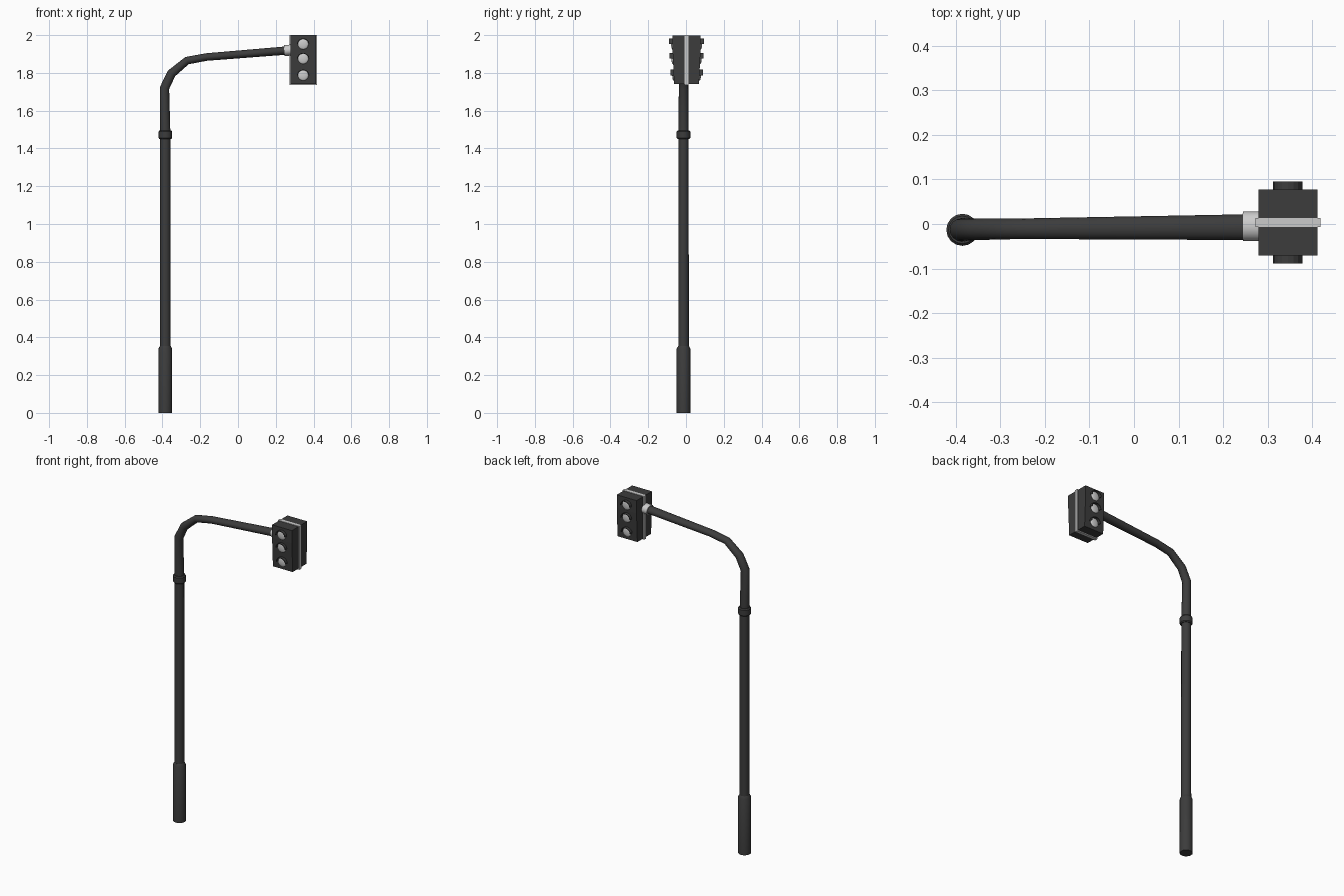
import bpy, bmesh, math
from mathutils import Vector

if "Cube" in bpy.data.objects:
    bpy.data.objects.remove(bpy.data.objects["Cube"])

dark = bpy.data.materials.new("dark_grey")
dark.diffuse_color = (0.045, 0.045, 0.045, 1)
dark.use_nodes = True
dark.node_tree.nodes["Principled BSDF"].inputs["Base Color"].default_value = dark.diffuse_color


def make(name, bm, mat=None, smooth=False):
    bmesh.ops.recalc_face_normals(bm, faces=bm.faces)
    me = bpy.data.meshes.new(name)
    bm.to_mesh(me)
    bm.free()
    ob = bpy.data.objects.new(name, me)
    bpy.context.collection.objects.link(ob)
    if mat:
        me.materials.append(mat)
    if smooth:
        bpy.ops.object.select_all(action='DESELECT')
        ob.select_set(True)
        bpy.context.view_layer.objects.active = ob
        bpy.ops.object.shade_smooth_by_angle(angle=math.radians(35))
    return ob


def tube(name, path, mat=None, sides=12):
    """Sweep an oval along (x, y, z, in-plane radius, y radius) points in the XZ plane."""
    bm = bmesh.new()
    pts = [Vector(p[:3]) for p in path]
    rings = []
    for i, p in enumerate(path):
        dirs = [(pts[j + 1] - pts[j]).normalized()
                for j in (i - 1, i) if 0 <= j < len(pts) - 1]
        t = sum(dirs, Vector()).normalized()
        y = Vector((0, 1, 0))
        n = y.cross(t).normalized()
        rings.append([bm.verts.new(pts[i] + n * p[3] * math.cos(a) + y * p[4] * math.sin(a))
                      for a in (2 * math.pi * k / sides for k in range(sides))])
    for a, b in zip(rings, rings[1:]):
        for k in range(sides):
            m = (k + 1) % sides
            bm.faces.new((a[k], a[m], b[m], b[k]))
    bm.faces.new(rings[0])
    bm.faces.new(rings[-1])
    return make(name, bm, mat, True)


def prism(name, outline, axis, lo, hi, mat=None):
    """Extrude a 2D outline along x (outline y,z) or y (outline x,z)."""
    bm = bmesh.new()
    at = (lambda u, v, w: (w, u, v)) if axis == 'x' else (lambda u, v, w: (u, w, v))
    a, b = [[bm.verts.new(at(u, v, w)) for u, v in outline] for w in (lo, hi)]
    for k in range(len(a)):
        m = (k + 1) % len(a)
        bm.faces.new((a[k], a[m], b[m], b[k]))
    bm.faces.new(a)
    bm.faces.new(b)
    return make(name, bm, mat)


# Upright post
PX, PY = -0.385, -0.013
upright = lambda rows: [(PX, PY, z, r, r) for z, r in rows]
tube("base_sleeve", upright([(0, .036), (.34, .036), (.355, .028)]), dark, 16)
tube("post", upright([(.34, .028), (1.47, .027)]), dark, 16)
tube("collar", upright([(1.45, .031), (1.456, .036), (1.489, .036), (1.496, .031)]), dark, 16)

# Bent arm and its bracket
tube("arm", [(PX, PY, 1.48, .027, .027), (-.389, PY, 1.72, .025, .025),
             (-.352, -.012, 1.797, .024, .024), (-.27, -.011, 1.865, .021, .023),
             (-.167, -.010, 1.884, .020, .024), (.265, -.007, 1.919, .022, .029)], dark, 16)
tube("arm_bracket", [(.245, -.005, 1.918, .029, .033), (.285, -.005, 1.921, .029, .033)], None, 24)

# Signal head: tapered housing with a pale backing plate through it
CX, CY = 0.345, 0.003
prism("signal_housing", [(CY - .074, 1.997), (CY + .074, 1.997), (CY + .074, 1.92),
                         (CY + .066, 1.742), (CY - .066, 1.742), (CY - .074, 1.92)],
      'x', .279, .412, dark)
prism("backing_plate", [(CY - .01, 1.736), (CY + .01, 1.736), (CY + .01, 2), (CY - .01, 2)],
      'x', .273, .418)

# Lamps and half-round hoods on both faces
for side, label in ((-1, "front"), (1, "back")):
    for i, z in enumerate((1.952, 1.875, 1.787)):
        depth = .074 - max(0, 1.92 - z) * .045
        y = lambda d: CY + side * (depth + d)
        arc = [math.pi * k / 8 for k in range(9)]
        ring = [(CX + .033 * math.cos(a), z + .031 * math.sin(a)) for a in arc]
        ring += [(CX + .029 * math.cos(a), z + .027 * math.sin(a)) for a in reversed(arc)]
        prism(f"{label}_hood_{i + 1}", ring, 'y', y(-.006), y(.018), dark)
        bm = bmesh.new()
        bmesh.ops.create_uvsphere(bm, u_segments=16, v_segments=8, radius=1)
        for v in bm.verts:
            v.co = (CX + v.co.x * .028, y(.001) + v.co.y * .007, z + v.co.z * .028)
        make(f"{label}_lamp_{i + 1}", bm, None, True)
